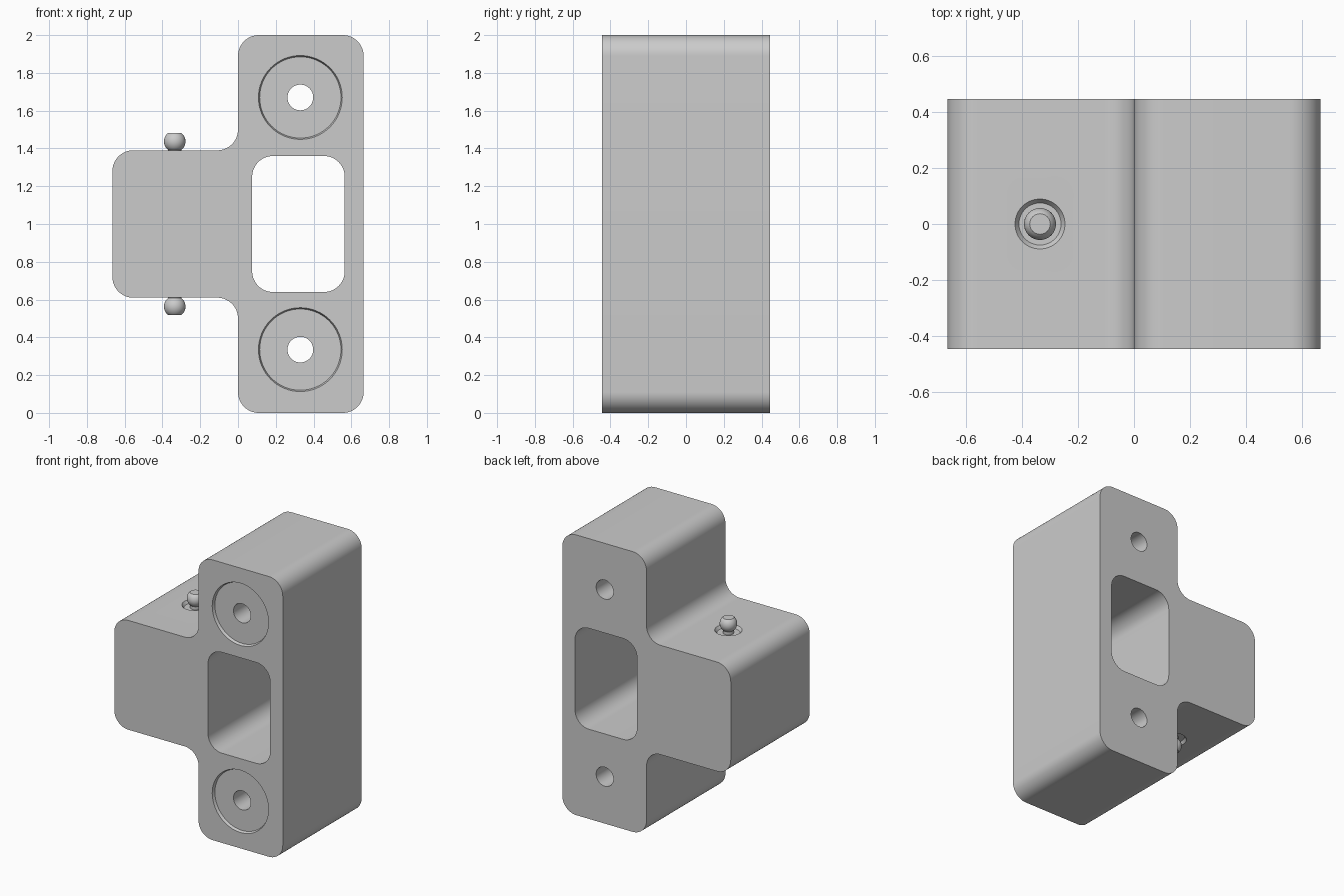
import bpy, bmesh, math
from mathutils import Matrix, Vector

old = bpy.data.objects.get("Cube")
if old:
    bpy.data.objects.remove(old, do_unlink=True)

grey = bpy.data.materials.new("plain grey")
grey.use_nodes = True
grey.diffuse_color = (0.6, 0.6, 0.6, 1)
grey.node_tree.nodes["Principled BSDF"].inputs["Base Color"].default_value = (0.6, 0.6, 0.6, 1)

HALF_DEPTH = 0.445
ARM_TOP, ARM_BOTTOM = 1.39, 0.61


def make_object(name, bm, matrix=None):
    bmesh.ops.recalc_face_normals(bm, faces=bm.faces)
    if matrix:
        bm.transform(matrix)
    mesh = bpy.data.meshes.new(name)
    bm.to_mesh(mesh)
    bm.free()
    mesh.materials.append(grey)
    obj = bpy.data.objects.new(name, mesh)
    bpy.context.collection.objects.link(obj)
    return obj


def rounded(corners, radius, steps=16):
    """Round every right-angled corner of an outline, convex or concave."""
    points = []
    for i, corner in enumerate(corners):
        p = Vector(corner)
        a = (Vector(corners[i - 1]) - p).normalized() * radius
        b = (Vector(corners[(i + 1) % len(corners)]) - p).normalized() * radius
        for k in range(steps + 1):
            t = k / steps * math.pi / 2
            points.append(p + a * (1 - math.sin(t)) + b * (1 - math.cos(t)))
    return points


def prism(name, outline, half):
    """Extrude an x-z outline along y."""
    bm = bmesh.new()
    face = bm.faces.new([bm.verts.new((x, -half, z)) for x, z in outline])
    out = bmesh.ops.extrude_face_region(bm, geom=[face])
    moved = [v for v in out["geom"] if isinstance(v, bmesh.types.BMVert)]
    bmesh.ops.translate(bm, verts=moved, vec=(0, 2 * half, 0))
    return make_object(name, bm)


def lathe(name, profile, matrix, sides=64):
    """Turn (radius, height) points about z and cap both ends."""
    bm = bmesh.new()
    turns = [math.tau * i / sides for i in range(sides)]
    rings = [[bm.verts.new((r * math.cos(t), r * math.sin(t), h)) for t in turns]
             for r, h in profile]
    for low, high in zip(rings, rings[1:]):
        for i in range(sides):
            j = (i + 1) % sides
            bm.faces.new((low[i], low[j], high[j], high[i]))
    bm.faces.new(rings[0])
    bm.faces.new(rings[-1])
    return make_object(name, bm, matrix)


def smooth(obj):
    bpy.ops.object.select_all(action='DESELECT')
    obj.select_set(True)
    bpy.context.view_layer.objects.active = obj
    bpy.ops.object.shade_smooth_by_angle(angle=math.radians(30))


def cut(body, cutter):
    cutter.hide_render = True
    mod = body.modifiers.new("cut", 'BOOLEAN')
    mod.operation = 'DIFFERENCE'
    mod.solver = 'EXACT'
    mod.object = cutter
    bpy.context.view_layer.objects.active = body
    bpy.ops.object.modifier_apply(modifier=mod.name)
    bpy.data.objects.remove(cutter, do_unlink=True)


# Body: upright block with a side arm
body = prism("bracket_body", rounded([
    (0, 0), (0.665, 0), (0.665, 2), (0, 2),
    (0, ARM_TOP), (-0.665, ARM_TOP), (-0.665, ARM_BOTTOM), (0, ARM_BOTTOM)], 0.11), HALF_DEPTH)

# Window through the upright
cut(body, prism("window_cutter", rounded(
    [(0.075, 0.64), (0.565, 0.64), (0.565, 1.36), (0.075, 1.36)], 0.11), 0.6))

# Bolt holes with shallow round recesses on the front
for z in (0.335, 1.67):
    place = Matrix.Translation((0.33, -HALF_DEPTH, z)) @ Matrix.Rotation(-math.pi / 2, 4, 'X')
    cut(body, lathe("bolt_hole_cutter",
                    [(0.229, -0.02), (0.215, 0.02), (0.068, 0.02), (0.068, 1)], place))

# Ball fittings in tapered sockets, above and below the arm
ball = [(0.035, -0.04)]
for k in range(17):
    t = math.radians(-52 + 102 * k / 16)
    ball.append((0.057 * math.cos(t), 0.047 + 0.057 * math.sin(t)))
for side, z, turn in (("upper", ARM_TOP, 0), ("lower", ARM_BOTTOM, math.pi)):
    place = Matrix.Translation((-0.335, 0, z)) @ Matrix.Rotation(turn, 4, 'X')
    cut(body, lathe("socket_cutter", [(0.103, 0.02), (0.075, -0.02)], place))
    smooth(lathe(side + "_ball_fitting", ball, place, 48))

smooth(body)
